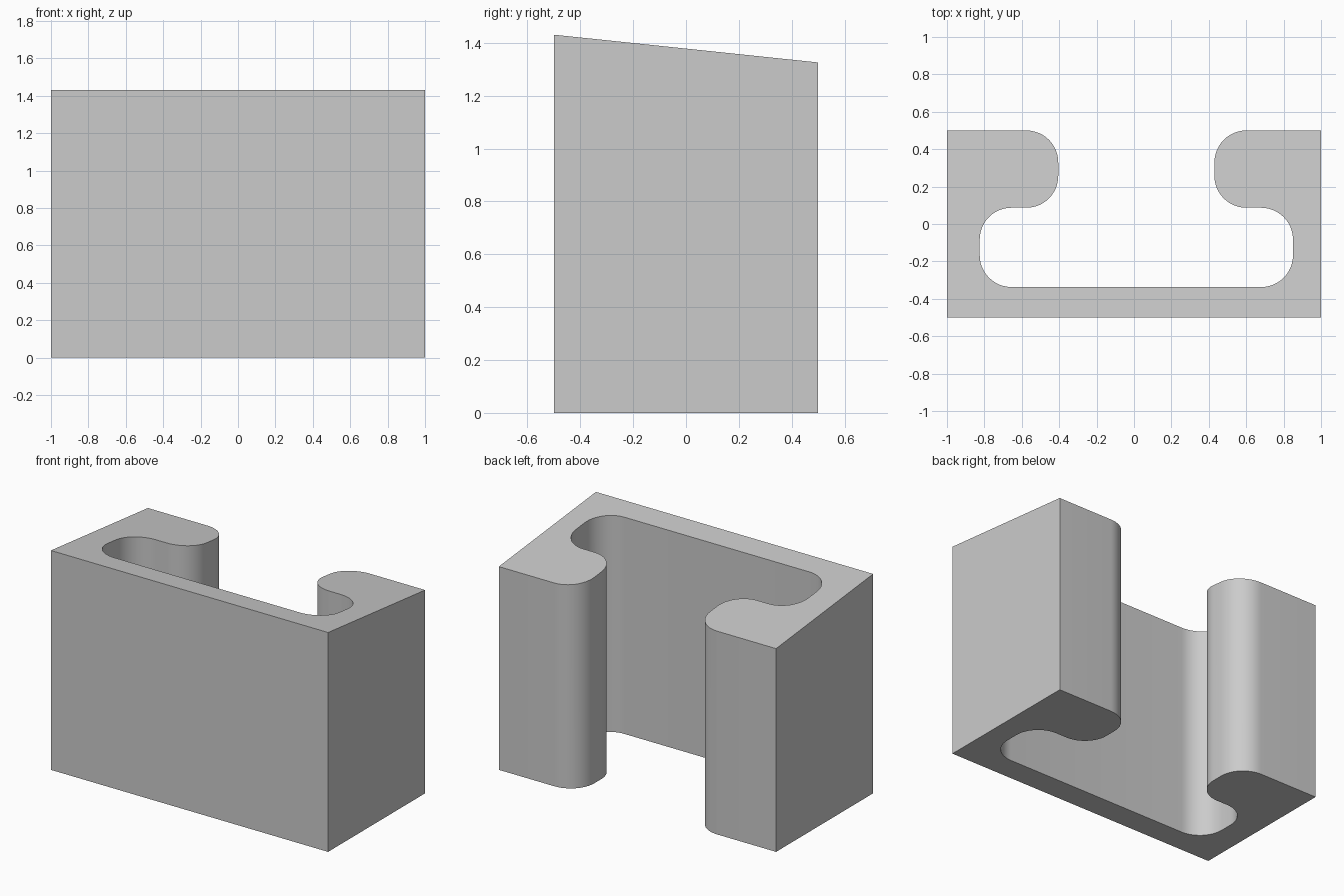
import bpy
import bmesh
import math
from mathutils import Vector

default = bpy.data.objects.get("Cube")
if default:
    bpy.data.objects.remove(default, do_unlink=True)

RADIUS = 0.17
SEGMENTS = 12


def top_height(y):
    """Top plane slopes down from front to back."""
    return 1.378 - 0.105 * y


def rounded_outline(corners):
    """Replace each right-angle corner that has a radius with an arc."""
    outline = []
    for i, (x, y, r) in enumerate(corners):
        p = Vector((x, y))
        if r == 0:
            outline.append(p)
            continue
        before = (Vector(corners[i - 1][:2]) - p).normalized()
        after = (Vector(corners[(i + 1) % len(corners)][:2]) - p).normalized()
        centre = p + (before + after) * r
        for k in range(SEGMENTS + 1):
            a = math.pi / 2 * k / SEGMENTS
            outline.append(centre - after * r * math.cos(a) - before * r * math.sin(a))
    return outline


# Plain grey material
grey = bpy.data.materials.new("plain_grey")
grey.use_nodes = True
grey.diffuse_color = (0.6, 0.6, 0.6, 1)
grey.node_tree.nodes["Principled BSDF"].inputs["Base Color"].default_value = (0.6, 0.6, 0.6, 1)

# Channel section: square outside, rounded slot opening to the back
R = RADIUS
corners = [
    (-1, -0.5, 0), (1, -0.5, 0), (1, 0.5, 0),
    (0.43, 0.5, R), (0.43, 0.087, R), (0.85, 0.087, R), (0.85, -0.337, R),
    (-0.825, -0.337, R), (-0.825, 0.087, R), (-0.405, 0.087, R), (-0.405, 0.5, R),
    (-1, 0.5, 0),
]

bm = bmesh.new()
base = bm.faces.new([bm.verts.new((p.x, p.y, 0)) for p in rounded_outline(corners)])
extruded = bmesh.ops.extrude_face_region(bm, geom=[base], use_keep_orig=True)
for v in extruded["geom"]:
    if isinstance(v, bmesh.types.BMVert):
        v.co.z = top_height(v.co.y)
bmesh.ops.recalc_face_normals(bm, faces=bm.faces)

mesh = bpy.data.meshes.new("slotted_channel_block")
bm.to_mesh(mesh)
bm.free()
mesh.materials.append(grey)
block = bpy.data.objects.new("slotted_channel_block", mesh)
bpy.context.collection.objects.link(block)

# Smooth the rounded walls, keep the edges crisp
bpy.ops.object.select_all(action='DESELECT')
block.select_set(True)
bpy.context.view_layer.objects.active = block
bpy.ops.object.shade_smooth_by_angle(angle=math.radians(30))
